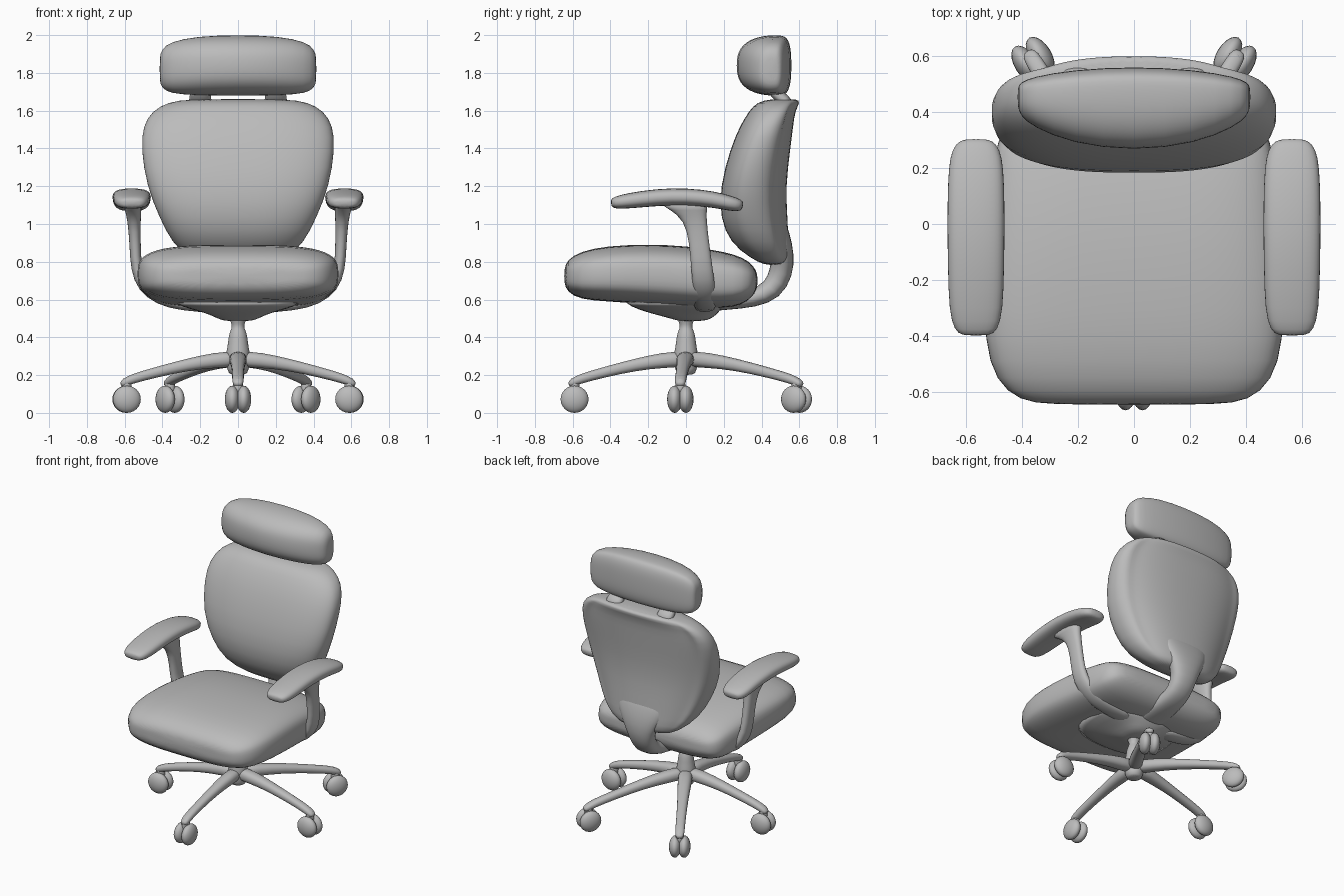
import bpy, bmesh, math
from mathutils import Vector

if "Cube" in bpy.data.objects:
    bpy.data.objects.remove(bpy.data.objects["Cube"])

grey = bpy.data.materials.new("grey")
grey.diffuse_color = (0.5, 0.5, 0.5, 1)
grey.use_nodes = True
grey.node_tree.nodes["Principled BSDF"].inputs["Base Color"].default_value = grey.diffuse_color


def finish(ob, subdiv=1):
    ob.data.materials.append(grey)
    for p in ob.data.polygons:
        p.use_smooth = True
    if subdiv:
        ob.modifiers.new("subdivision", 'SUBSURF').levels = subdiv
        ob.modifiers["subdivision"].render_levels = subdiv
    return ob


def loft(name, rings, subdiv=1):
    """Skin a list of equal-length rings and close both ends."""
    bm = bmesh.new()
    vs = [[bm.verts.new(p) for p in r] for r in rings]
    n = len(vs[0])
    for a, b in zip(vs, vs[1:]):
        for i in range(n):
            bm.faces.new((a[i], a[(i + 1) % n], b[(i + 1) % n], b[i]))
    bm.faces.new(vs[0])
    bm.faces.new(vs[-1])
    bmesh.ops.recalc_face_normals(bm, faces=bm.faces)
    me = bpy.data.meshes.new(name)
    bm.to_mesh(me)
    bm.free()
    ob = bpy.data.objects.new(name, me)
    bpy.context.collection.objects.link(ob)
    return finish(ob, subdiv)


def power(v, p):
    return math.copysign(abs(v) ** p, v)


def unit_ring(n=24, p=1.0):
    return [(power(math.cos(t), p), power(math.sin(t), p))
            for t in (2 * math.pi * i / n for i in range(n))]


def sweep(name, side, stations, n=16, p=0.85):
    """Stations are (point, half width along side, half thickness)."""
    side = Vector(side).normalized()
    pts = [Vector(s[0]) for s in stations]
    rings = []
    for i, (_, w, h) in enumerate(stations):
        tan = pts[min(i + 1, len(pts) - 1)] - pts[max(i - 1, 0)]
        nor = side.cross(tan).normalized()
        rings.append([pts[i] + side * (w * a) + nor * (h * b) for a, b in unit_ring(n, p)])
    return loft(name, rings)


# Seat cushion: sections along y (y, half width, bottom, top)
seat = [(-0.645, .30, .69, .76), (-0.63, .41, .64, .81), (-0.56, .495, .60, .855),
        (-0.42, .535, .59, .885), (-0.2, .535, .575, .893), (0.0, .52, .56, .885),
        (0.2, .505, .55, .855), (0.3, .49, .57, .825), (0.36, .44, .62, .78), (0.38, .34, .67, .73)]
loft("seat", [[(w * a, y, (lo + hi) / 2 + (hi - lo) / 2 * b) for a, b in unit_ring(32, .6)]
              for y, w, lo, hi in seat])

# Backrest: sections up z (z, half width, front, edge, rear), rear panel set in from its rim
back = [(.78, .17, .42, .46, .52), (.82, .26, .34, .44, .55), (.90, .35, .235, .385, .565),
        (1.03, .415, .18, .34, .56), (1.2, .485, .18, .335, .55), (1.4, .515, .235, .385, .575),
        (1.52, .505, .285, .435, .59), (1.60, .455, .335, .475, .60),
        (1.645, .37, .375, .50, .605), (1.662, .26, .45, .525, .59)]
rings = []
for k, (z, w, yf, ye, yb) in enumerate(back):
    ring = []
    inset = 0.022 if 1 < k < 8 else 0
    for a, b in unit_ring(40, 1):
        if b < 0:
            ring.append((w * power(a, .75), ye - (ye - yf) * abs(b) ** .75, z))
        else:
            dip = inset * min(1, max(0, (b - .45) / .15))
            ring.append((w * power(a, .9), ye + (yb - ye) * b ** .85 - dip, z))
    rings.append(ring)
loft("backrest", rings)

# Headrest: sections along x (x, front, middle, rear, bottom, top)
head = [(.415, .42, .45, .485, 1.76, 1.88), (.405, .385, .455, .505, 1.72, 1.925),
        (.36, .345, .46, .525, 1.69, 1.965), (.22, .285, .47, .55, 1.68, 1.995),
        (0, .258, .475, .562, 1.678, 2.002)]
head = [(-h[0],) + h[1:] for h in head] + head[-2::-1]
loft("headrest", [[(x, ym + (yb - ym) * power(a, .5) if a > 0 else ym + (ym - yf) * power(a, .9),
                    (lo + hi) / 2 + (hi - lo) / 2 * power(b, .75))
                   for a, b in unit_ring(28, 1)] for x, yf, ym, yb, lo, hi in head])

# Spine bracket curving from under the seat up into the backrest
sweep("back_support", (1, 0, 0), [
    ((0, .08, .56), .10, .03), ((0, .2, .585), .10, .04), ((0, .36, .605), .09, .05),
    ((0, .46, .65), .085, .06), ((0, .505, .74), .09, .065), ((0, .515, .84), .14, .06),
    ((0, .50, .95), .20, .05), ((0, .48, 1.05), .18, .03)])

# Tilt mechanism under the seat (z, half width, front, rear)
mech = [(.485, .07, -.04, .09), (.50, .11, -.08, .14), (.53, .17, -.2, .17),
        (.56, .30, -.29, .2), (.61, .40, -.37, .22)]
loft("tilt_mechanism", [[(w * a, (f + r) / 2 + (r - f) / 2 * b, z) for a, b in unit_ring(24, .8)]
                        for z, w, f, r in mech])

for s, label in ((-1, "left"), (1, "right")):
    # Arm bracket: from under the seat, out and up to the pad
    sweep(label + "_arm_post", (0, 1, 0), [
        ((s * .10, .10, .555), .06, .03), ((s * .30, .10, .575), .06, .035),
        ((s * .42, .10, .605), .06, .035), ((s * .505, .095, .67), .06, .033),
        ((s * .54, .085, .76), .058, .03), ((s * .545, .07, .90), .053, .03),
        ((s * .55, .05, 1.02), .06, .035), ((s * .555, .01, 1.08), .10, .045),
        ((s * .56, -.02, 1.12), .15, .055)])
    # Arm pad
    sweep(label + "_arm_pad", (1, 0, 0), [
        ((s * .563, -.398, 1.11), .05, .018), ((s * .563, -.38, 1.112), .078, .032),
        ((s * .563, -.31, 1.122), .098, .042), ((s * .563, -.15, 1.142), .102, .046),
        ((s * .563, 0, 1.146), .104, .046), ((s * .563, .15, 1.13), .102, .044),
        ((s * .563, .24, 1.108), .095, .04), ((s * .563, .285, 1.098), .075, .033),
        ((s * .563, .302, 1.094), .045, .018)], p=.75)
    # Headrest bracket
    sweep(label + "_headrest_bracket", (1, 0, 0), [
        ((s * .2, .54, 1.62), .065, .035), ((s * .2, .52, 1.66), .06, .035),
        ((s * .2, .47, 1.69), .055, .03), ((s * .2, .45, 1.74), .05, .03)])

# Gas column and hub (z, radius)
column = [(.2, .04), (.22, .06), (.32, .065), (.345, .056), (.41, .05), (.435, .04),
          (.455, .032), (.48, .036), (.52, .06)]
loft("column", [[(r * a, r * b, z) for a, b in unit_ring(20)] for z, r in column])

# Five legs with twin wheel casters
for i, (cx, cy) in enumerate([(0, -.59), (.59, -.03), (.36, .585), (-.36, .585), (-.59, -.03)]):
    d = Vector((cx, cy, 0))
    side = Vector((-cy, cx, 0)).normalized()
    up = Vector((0, 0, 1))
    sweep(f"leg_{i + 1}", side, [
        (d * t + up * z, w, h) for t, z, w, h in
        [(0, .285, .05, .045), (.2, .28, .048, .042), (.45, .256, .038, .033),
         (.75, .213, .032, .028), (.95, .18, .032, .026), (1.02, .16, .03, .022), (1.05, .145, .02, .015)]], n=12)
    stem = [(.08, .03), (.13, .03), (.17, .026), (.185, .02)]
    loft(f"caster_stem_{i + 1}", [[d + Vector((r * a, r * b, z)) for a, b in unit_ring(12)]
                                  for z, r in stem])
    for k in (-1, 1):
        bpy.ops.mesh.primitive_uv_sphere_add(segments=20, ring_count=12, radius=1,
                                             location=d + side * (.03 * k) + up * .072)
        wheel = bpy.context.object
        wheel.name = f"caster_{i + 1}_wheel_{'a' if k < 0 else 'b'}"
        wheel.scale = (.074, .04, .072)
        wheel.rotation_euler.z = math.atan2(cy, cx)
        finish(wheel, 0)
